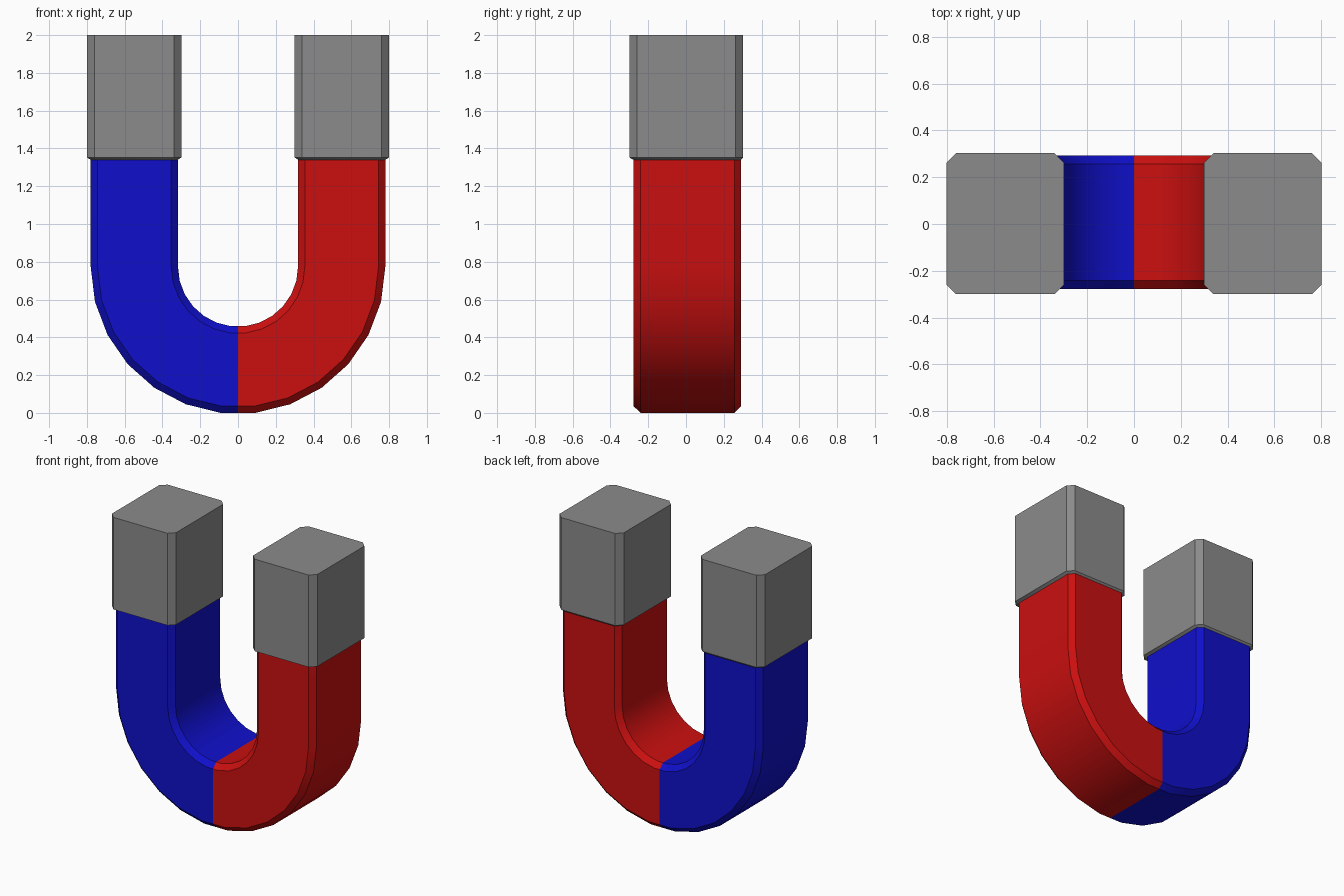
import bpy, bmesh, math

cube = bpy.data.objects.get("Cube")
if cube:
    bpy.data.objects.remove(cube, do_unlink=True)


def material(name, rgb):
    m = bpy.data.materials.new(name)
    m.use_nodes = True
    m.diffuse_color = (*rgb, 1)
    bsdf = m.node_tree.nodes["Principled BSDF"]
    bsdf.inputs["Base Color"].default_value = (*rgb, 1)
    bsdf.inputs["Roughness"].default_value = 0.6
    return m


RED = material("red paint", (0.6, 0.005, 0.005))
BLUE = material("blue paint", (0.005, 0.005, 0.6))
GREY = material("grey metal", (0.26, 0.26, 0.26))

ARC_Z = 0.775      # centre height of the bend
JOIN_Z = 1.34      # where the paint meets the metal tips
SEGMENTS = 13      # facets around the bend
BODY = (0.318, 0.78, -0.278, 0.292, 0.036)
TIP = (0.3, 0.8, -0.3, 0.303, 0.04)


def chamfered_rect(x0, x1, y0, y1, c):
    """Rectangle outline with its four corners cut off."""
    return [(x0 + c, y0), (x1 - c, y0), (x1, y0 + c), (x1, y1 - c),
            (x1 - c, y1), (x0 + c, y1), (x0, y1 - c), (x0, y0 + c)]


def loft(name, rings, mats, cap_end=False):
    """Skin a list of equal-sized rings into one object."""
    bm = bmesh.new()
    loops = [[bm.verts.new(p) for p in ring] for ring in rings]
    for a, b in zip(loops, loops[1:]):
        for i in range(len(a)):
            j = (i + 1) % len(a)
            bm.faces.new((a[i], a[j], b[j], b[i]))
    if cap_end:
        bm.faces.new(loops[-1])
    bmesh.ops.recalc_face_normals(bm, faces=bm.faces)
    # the far half of a two-colour part takes the second material
    for f in bm.faces:
        f.material_index = int(len(mats) > 1 and f.calc_center_median().x < 0)
    me = bpy.data.meshes.new(name)
    bm.to_mesh(me)
    bm.free()
    for m in mats:
        me.materials.append(m)
    ob = bpy.data.objects.new(name, me)
    bpy.context.collection.objects.link(ob)
    bpy.ops.object.select_all(action="DESELECT")
    ob.select_set(True)
    bpy.context.view_layer.objects.active = ob
    bpy.ops.object.shade_smooth_by_angle(angle=math.radians(30))
    return ob


# Horseshoe body: straight leg, faceted bend split at the middle, straight leg
section = chamfered_rect(*BODY)
step = math.pi / SEGMENTS


def bend_ring(angle, scale=1.0):
    return [(r * scale * math.sin(angle), y, ARC_Z - r * scale * math.cos(angle))
            for r, y in section]


def leg_end(side):
    return [(side * r, y, JOIN_Z) for r, y in section]


half = SEGMENTS // 2 + 1
right_bend = [bend_ring(-math.pi / 2 + i * step) for i in range(half)]
left_bend = [bend_ring(step / 2 + i * step) for i in range(half)]
middle = [bend_ring(0, math.cos(step / 2))]
loft("horseshoe_body",
     [leg_end(-1)] + right_bend + middle + left_bend + [leg_end(1)], [RED, BLUE])

# Metal tips: small flared lip, then a straight block
for side, name in ((1, "left_tip"), (-1, "right_tip")):
    outline = [(side * x, y) for x, y in chamfered_rect(*TIP)]
    rings = [leg_end(side)]
    rings += [[(x, y, z) for x, y in outline] for z in (JOIN_Z + 0.012, 2.0)]
    loft(name, rings, [GREY], cap_end=True)
